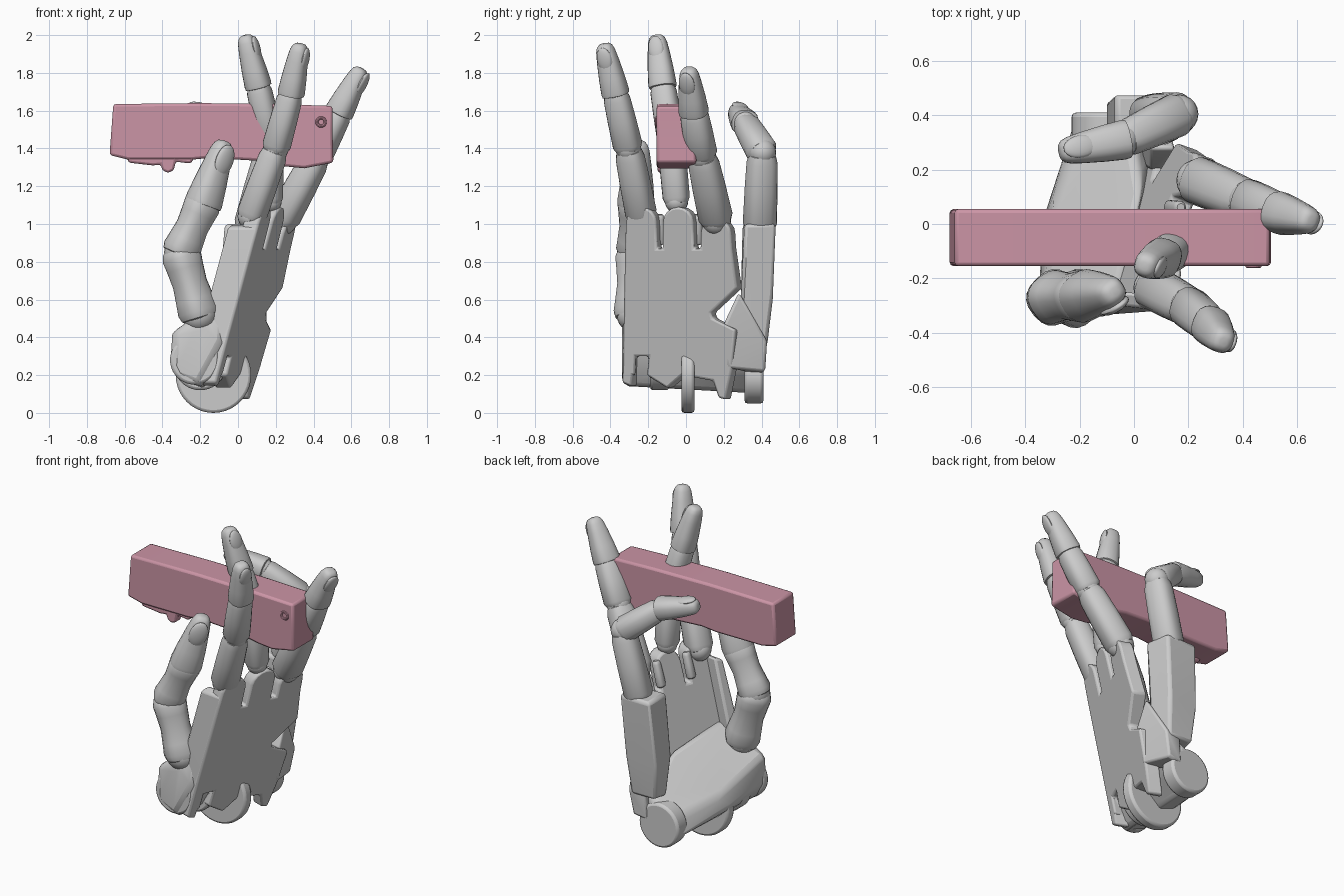
import bpy, bmesh, math
from mathutils import Vector as V

if "Cube" in bpy.data.objects:
    bpy.data.objects.remove(bpy.data.objects["Cube"])


def finish(name, bm, bevel=0, angle=35, mat=None):
    bmesh.ops.recalc_face_normals(bm, faces=bm.faces)
    me = bpy.data.meshes.new(name)
    bm.to_mesh(me)
    bm.free()
    ob = bpy.data.objects.new(name, me)
    bpy.context.collection.objects.link(ob)
    if mat:
        me.materials.append(mat)
    if bevel:
        m = ob.modifiers.new("bevel", 'BEVEL')
        m.width, m.segments, m.limit_method = bevel, 2, 'ANGLE'
    bpy.ops.object.select_all(action='DESELECT')
    ob.select_set(True)
    bpy.context.view_layer.objects.active = ob
    bpy.ops.object.shade_smooth_by_angle(angle=math.radians(angle))
    return ob


def prism(name, pts, offset, bevel=0.01, mat=None):
    """Close a planar 3D outline and its offset copy into a solid."""
    bm = bmesh.new()
    a = [bm.verts.new(p) for p in pts]
    b = [bm.verts.new(V(p) + V(offset)) for p in pts]
    bm.faces.new(a)
    bm.faces.new(b[::-1])
    for i in range(len(a)):
        bm.faces.new((a[i - 1], a[i], b[i], b[i - 1]))
    return finish(name, bm, bevel, mat=mat)


def blob(name, c, size, axes=None, mat=None):
    """Ellipsoid, optionally on a custom frame."""
    bm = bmesh.new()
    bmesh.ops.create_uvsphere(bm, u_segments=20, v_segments=12, radius=1)
    ax = axes or (V((1, 0, 0)), V((0, 1, 0)), V((0, 0, 1)))
    for v in bm.verts:
        v.co = V(c) + sum((ax[i] * (v.co[i] * size[i]) for i in range(3)), V())
    return finish(name, bm, mat=mat)


def hull(name, pts, bevel):
    bm = bmesh.new()
    for p in pts:
        bm.verts.new(p)
    bmesh.ops.convex_hull(bm, input=bm.verts)
    bmesh.ops.delete(bm, geom=[v for v in bm.verts if not v.link_faces], context='VERTS')
    return finish(name, bm, bevel, 40)


def disc(name, c, r, thick):
    pts = [(c[0] + r * math.cos(i * math.tau / 40), c[1] - thick / 2, c[2] + r * math.sin(i * math.tau / 40))
           for i in range(40)]
    return prism(name, pts, (0, thick, 0), 0.015)


def frame(p0, p1, back):
    a = (p1 - p0).normalized()
    d = (back - a * back.dot(a)).normalized()
    return a, d, a.cross(d)


SHAFT = [(-.06, .55), (-.02, .85), (.06, 1), (.5, 1), (.86, .97), (.96, .85), (1.0, .6)]
BONE = [(-.1, .6), (-.04, .9), (.06, 1), (.25, .94), (.5, .87), (.75, .95), (.92, 1.02), (1.03, .9), (1.1, .6)]
TIP = [(-.08, .7), (-.06, 1.0), (0, 1.04), (.3, 1), (.65, .9), (.85, .8), (.94, .67), (.985, .48), (1, .25)]


def segment(name, p0, p1, r0, r1, back, profile):
    """Rounded-square loft along a bone."""
    a, d, s = frame(p0, p1, back)
    bm, rings = bmesh.new(), []
    for t, k in profile:
        r = (r0 + (r1 - r0) * t) * k
        ring = []
        for i in range(20):
            th = i * math.tau / 20
            x, y = [math.copysign(abs(q) ** .8, q) for q in (math.cos(th), math.sin(th))]
            ring.append(bm.verts.new(p0.lerp(p1, t) + s * x * r + d * y * r * .95))
        rings.append(ring)
    for A, B in zip(rings, rings[1:]):
        for i in range(20):
            bm.faces.new((A[i], A[i - 1], B[i - 1], B[i]))
    bm.faces.new(rings[0])
    bm.faces.new(rings[-1])
    return finish(name, bm)


def finger(name, joints, radii, backs, shaft=SHAFT):
    pts = [V(p) for p in joints]
    for i, label in enumerate(("lower", "middle", "tip")):
        b = V(backs[i] if isinstance(backs, list) else backs)
        segment(f"{name}_{label}", pts[i], pts[i + 1], radii[i], radii[i + 1], b, TIP if i == 2 else shaft)
        blob(f"{name}_joint_{i}", pts[i], [radii[i] * .88] * 3)
    # nail
    a, d, s = frame(pts[2], pts[3], b)
    r = radii[2]
    blob(name + "_nail", pts[2].lerp(pts[3], .7) + d * r * .62, (r * .6, r * .25, r * .95), (s, d, a))


# fingers and thumb
finger("index_finger", [(.07, -.235, 1.04), (.2, -.305, 1.4), (.283, -.375, 1.7), (.33, -.435, 1.955)],
       (.082, .077, .07, .06), (1, -.4, 0))
finger("middle_finger", [(.17, -.05, 1.12), (.17, -.08, 1.45), (.105, -.125, 1.74), (.037, -.155, 2.0)],
       (.07, .072, .07, .06), (1, -.3, 0))
finger("ring_finger", [(.235, .16, 1.02), (.42, .085, 1.36), (.54, .04, 1.6), (.655, .012, 1.825)],
       (.09, .082, .075, .06), (1, -.4, -.3))
finger("little_finger", [(.06, .39, .98), (.165, .405, 1.38), (-.04, .31, 1.54), (-.275, .265, 1.6)],
       (.088, .082, .07, .06), [(1, .3, 0), (.5, .3, 1), (.3, .2, 1)])
finger("thumb", [(-.205, -.275, .52), (-.305, -.27, .85), (-.18, -.265, 1.12), (-.07, -.25, 1.44)],
       (.105, .098, .092, .068), (.6, -.7, .2), BONE)


# palm back plate with knuckle lugs, slits, side groove and wrist notches
def on_palm(y, z, dx=0.02):
    return V((-.1 + (z - .3) * .26 + (y + .34) * .37 + dx, y, z))


out = [(-.34, .16), (-.29, .14), (-.27, .3), (-.2, .3), (-.21, .2), (-.1, .13), (-.02, .2), (.14, .17),
       (.17, .08), (.21, .07), (.24, .22), (.26, .44), (.14, .5), (.13, .53), (.27, .66)]
for yc, top in ((.155, 1.03), (-.045, 1.09), (-.24, 1.09)):
    out.append((yc + .085, .87))
    out += [(yc + .08 * math.cos(i * math.pi / 8), top - .08 + .08 * math.sin(i * math.pi / 8)) for i in range(9)]
    out.append((yc - .08, .87))
out[-1] = (-.325, .9)
prism("palm_plate", [on_palm(*p) for p in out], (-.085, .03, 0), .012)

# palm side wall on the index side, and lugs behind the knuckles
wall = [(-.33, .2), (-.33, .5), (-.32, .98), (-.27, 1.0), (-.26, .5), (-.27, .2)]
prism("palm_side_wall", [on_palm(*p) for p in wall], (-.16, .02, 0), .012)
for i, y in enumerate((-.14, .06)):
    segment(f"knuckle_pin_{i}", on_palm(y, .9, -.07), on_palm(y, 1.05, -.07), .028, .025, V((1, 0, 0)), SHAFT)

# heel of the hand, running from thumb to little finger
hull("palm_heel", [(-.36, -.33, .28), (-.35, -.33, .44), (-.2, -.34, .47), (-.08, -.34, .36), (-.2, -.34, .14),
                   (-.31, -.33, .18), (-.33, .05, .22), (-.31, .05, .32), (-.22, .38, .14), (-.18, .4, .25),
                   (-.02, .41, .36), (0, .41, .2), (-.12, .39, .1), (.08, .25, .3), (.03, .12, .52),
                   (-.06, -.27, .62)], .035)

# little-finger hand bone and the web joining it to the palm
hull("little_finger_base", [(x + dx, y, z) for z, x, pts in
                            ((.36, -.03, ((-.07, .34), (-.05, .43), (.12, .43), (.13, .36))),
                             (.6, .01, ((-.11, .29), (-.11, .45), (.1, .46), (.12, .29))),
                             (1.0, .05, ((-.12, .3), (-.12, .475), (.09, .475), (.12, .31))))
                            for dx, y in pts], .018)
hull("little_finger_web", [(.155, .2, .47), (.15, .28, .64), (.11, .43, .38), (.08, .42, .22), (.12, .22, .24),
                           (.06, .2, .47), (.06, .28, .62), (0, .42, .38), (-.02, .41, .2), (.02, .22, .24)], .015)

# wrist discs and lugs
disc("wrist_disc", (-.13, .01, .2), .2, .07)
disc("wrist_disc_outer", (-.09, .36, .19), .14, .1)
disc("wrist_disc_inner", (-.2, -.14, .26), .14, .1)
disc("thumb_side_lug", (-.23, -.3, .28), .13, .06)

# pink bar with sagging underside
pink = bpy.data.materials.new("pink")
pink.diffuse_color = (.6, .3, .38, 1)
pink.use_nodes = True
pink.node_tree.nodes["Principled BSDF"].inputs["Base Color"].default_value = pink.diffuse_color
top = [(.5, 1.625), (.2, 1.635), (-.2, 1.64), (-.66, 1.635), (-.67, 1.5)]
low = [(-.68, 1.365), (-.62, 1.35), (-.58, 1.325), (-.45, 1.31), (-.41, 1.315), (-.4, 1.285), (-.37, 1.27),
       (-.34, 1.285), (-.33, 1.33), (-.25, 1.32), (-.15, 1.35), (.1, 1.335), (.25, 1.305), (.35, 1.295),
       (.505, 1.325), (.5, 1.5)]
# the drips hang only from the front strip; the body has a calmer underside
prism("bar", [(x, -.155, max(z, 1.34) if x < 0 else z) for x, z in top + low], (0, .21, 0), .014, pink)
prism("bar_drips", [(-.2, -.15, 1.4), (-.6, -.15, 1.4)] + [(x, -.15, z) for x, z in low[2:10]],
      (0, .06, 0), .012, pink)

# small ring at the bar's end
bpy.ops.mesh.primitive_torus_add(location=(.44, -.155, 1.54), rotation=(math.pi / 2, 0, 0),
                                 major_radius=.022, minor_radius=.008, major_segments=20, minor_segments=8)
bpy.context.object.name = "bar_ring"
bpy.context.object.data.materials.append(pink)
